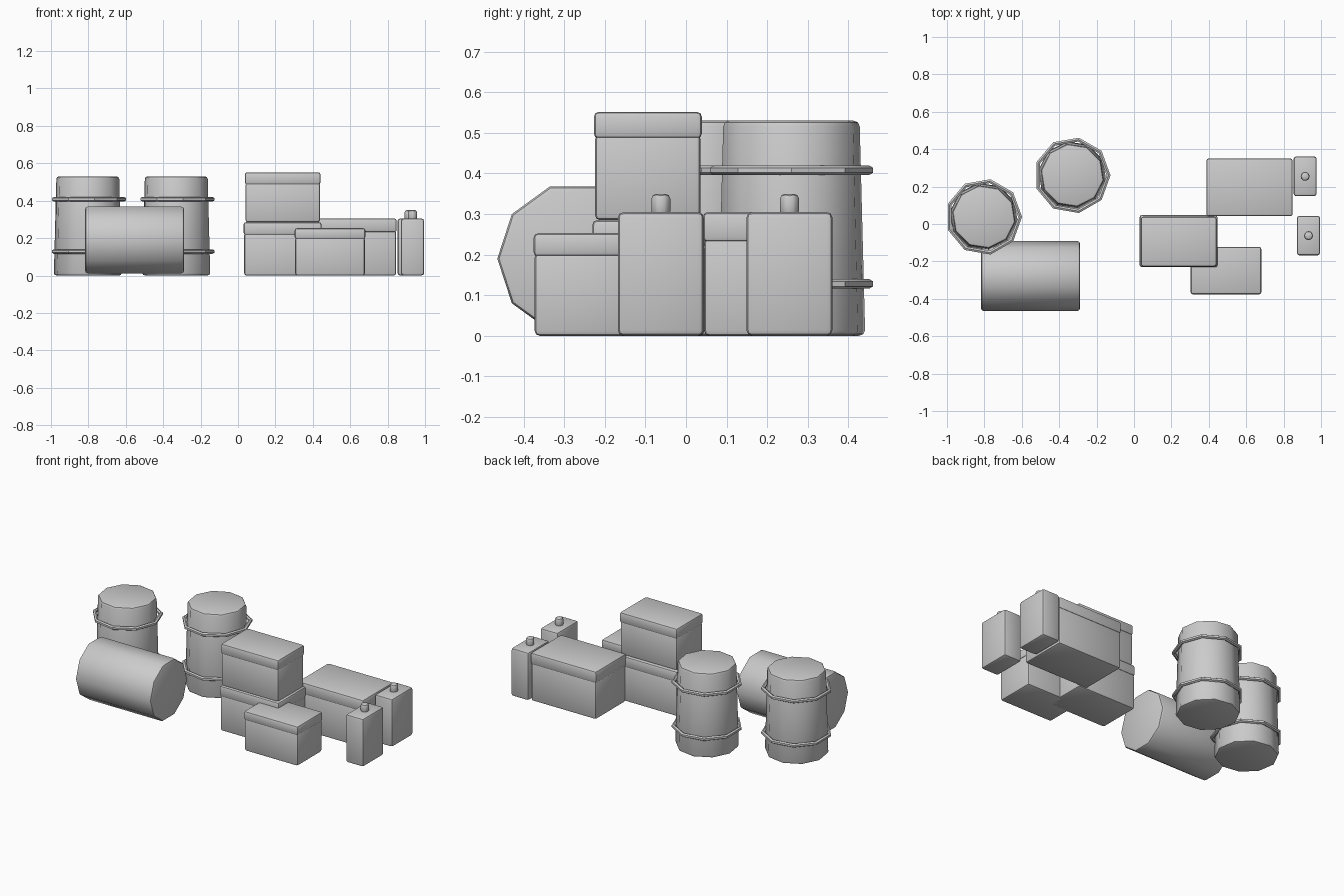
import bpy, bmesh
from math import cos, sin, pi, radians
from mathutils import Matrix

if "Cube" in bpy.data.objects:
    bpy.data.objects.remove(bpy.data.objects["Cube"])


def finish(name, bm, bevel=0.0, angle=30):
    bmesh.ops.recalc_face_normals(bm, faces=bm.faces)
    me = bpy.data.meshes.new(name)
    bm.to_mesh(me)
    bm.free()
    ob = bpy.data.objects.new(name, me)
    bpy.context.collection.objects.link(ob)
    bpy.ops.object.select_all(action='DESELECT')
    ob.select_set(True)
    bpy.context.view_layer.objects.active = ob
    if bevel:
        mod = ob.modifiers.new("edge_bevel", 'BEVEL')
        mod.width = bevel
        mod.segments = 2
        mod.limit_method = 'ANGLE'
        mod.angle_limit = radians(50)
        bpy.ops.object.modifier_apply(modifier=mod.name)
    bpy.ops.object.shade_smooth_by_angle(angle=radians(angle))
    return ob


def box(name, x, y, z, bevel=0.012):
    bm = bmesh.new()
    size = (x[1] - x[0], y[1] - y[0], z[1] - z[0])
    mid = ((x[0] + x[1]) / 2, (y[0] + y[1]) / 2, (z[0] + z[1]) / 2)
    bmesh.ops.create_cube(bm, size=1, matrix=Matrix.Translation(mid) @ Matrix.Diagonal((*size, 1)))
    return finish(name, bm, bevel)


def cylinder(name, sides, r1, r2, depth, matrix, bevel):
    bm = bmesh.new()
    bmesh.ops.create_cone(bm, cap_ends=True, segments=sides, radius1=r1, radius2=r2,
                          depth=depth, matrix=matrix)
    return finish(name, bm, bevel, 40)


def hoop(name, x, y, z, major=0.194, minor=0.012, sides=9, tube=6):
    bm = bmesh.new()
    rows = []
    for i in range(sides):
        a = 2 * pi * i / sides
        row = []
        for j in range(tube):
            b = 2 * pi * (j + 0.5) / tube
            r = major + minor * cos(b)
            row.append(bm.verts.new((x + r * cos(a), y + r * sin(a), z + minor * sin(b))))
        rows.append(row)
    for i in range(sides):
        p, q = rows[i], rows[(i + 1) % sides]
        for j in range(tube):
            k = (j + 1) % tube
            bm.faces.new((p[j], q[j], q[k], p[k]))
    return finish(name, bm)


# Upright barrels with two loose hoops each
for i, (x, y) in enumerate([(-0.803, 0.038), (-0.33, 0.26)], 1):
    cylinder(f"barrel_{i}", 10, 0.184, 0.17, 0.53,
             Matrix.Translation((x, y, 0.265)) @ Matrix.Rotation(radians(9), 4, 'Z'), 0.014)
    for part, z in (("lower", 0.128), ("upper", 0.408)):
        hoop(f"barrel_{i}_{part}_hoop", x, y, z)

# Drum lying on its side along x, one ridge upward
cylinder("lying_drum", 10, 0.187, 0.187, 0.53,
         Matrix.Translation((-0.553, -0.278, 0.19)) @ Matrix.Rotation(pi / 2, 4, 'Y'), 0.014)

# Crates: x range, y range, bottom, seam, top
crates = {
    "back_crate": ((0.39, 0.845), (0.045, 0.347), 0.0, 0.236, 0.305),
    "stack_lower_crate": ((0.033, 0.443), (-0.228, 0.045), 0.0, 0.222, 0.285),
    "stack_upper_crate": ((0.04, 0.438), (-0.224, 0.036), 0.285, 0.491, 0.552),
    "front_crate": ((0.306, 0.678), (-0.373, -0.125), 0.0, 0.2, 0.253),
}
for name, (x, y, z0, seam, z1) in crates.items():
    box(name, x, y, (z0, seam + 0.005))
    lip = 0.003
    box(name + "_lid", (x[0] - lip, x[1] + lip), (y[0] - lip, y[1] + lip), (seam - 0.005, z1), 0.012)

# Fuel canisters with caps
for i, (x, y) in enumerate([(0.915, 0.255), (0.933, -0.062)], 1):
    box(f"canister_{i}", (x - 0.062, x + 0.062), (y - 0.106, y + 0.106), (0, 0.305), 0.014)
    cylinder(f"canister_{i}_cap", 6, 0.027, 0.027, 0.055,
             Matrix.Translation((x, y, 0.3225)) @ Matrix.Rotation(pi / 6, 4, 'Z'), 0.012)
